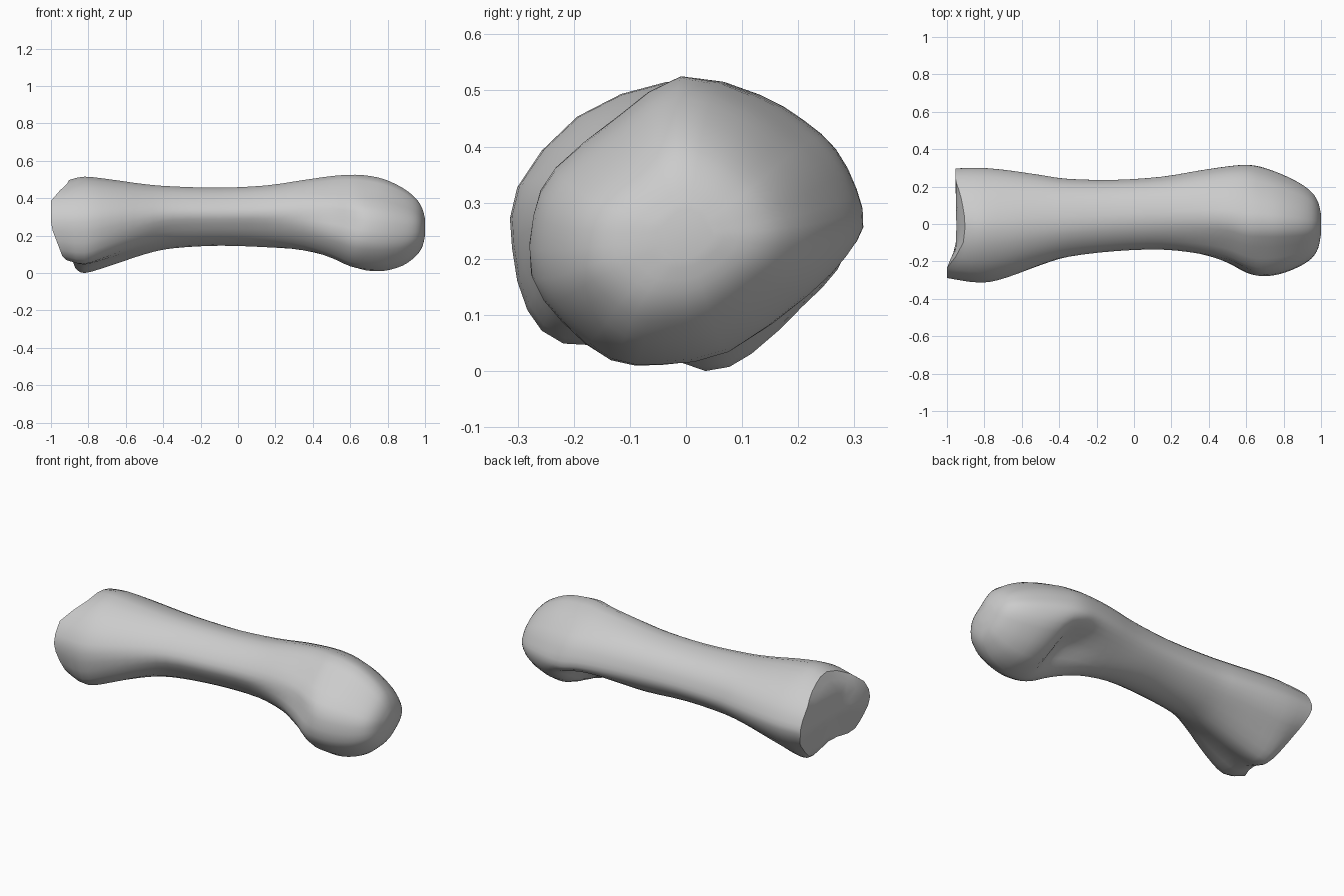
import bpy, bmesh
from mathutils import Vector

if "Cube" in bpy.data.objects:
    bpy.data.objects.remove(bpy.data.objects["Cube"])

# Cross-section outlines in a -1..1 box (y, z), clockwise from the top
BASE = [(-.1, 1), (.3, .9), (.62, .7), (.85, .45), (.97, .2), (1, 0), (.9, -.3), (.7, -.55),
        (.4, -.88), (.13, -1), (-.26, -.83), (-.7, -.81), (-.91, -.58), (-1, -.15), (-.97, .27), (-.62, .76)]
SHAFT = [(-.2, 1), (.25, .95), (.6, .77), (.85, .46), (.97, .12), (1, -.15), (.9, -.42), (.67, -.7),
         (.35, -.92), (-.05, -1), (-.4, -.88), (-.7, -.6), (-.9, -.25), (-1, .08), (-.9, .42), (-.6, .79)]
FOSSA = [(-.12, 1), (.33, .87), (.62, .67), (.83, .45), (.96, .16), (1, -.1), (.87, -.27), (.53, -.39),
         (.15, -.56), (-.16, -.88), (-.5, -1), (-.82, -.75), (-1, -.38), (-.93, .05), (-.85, .36), (-.5, .72)]
HEAD = [(-.07, 1), (.37, .84), (.61, .65), (.81, .44), (.95, .16), (1, -.03), (.95, -.25), (.78, -.5),
        (.27, -.91), (-.17, -1), (-.51, -.96), (-.81, -.69), (-1, -.38), (-1, .05), (-.86, .36), (-.47, .7)]


def blend(a, b, t):
    return [(p[0] + (q[0] - p[0]) * t, p[1] + (q[1] - p[1]) * t) for p, q in zip(a, b)]


# Stations along the bone: x, y min, y max, z min, z max, outline
STATIONS = [
    (-.95, -.285, .297, .025, .497, BASE),
    (-.82, -.31, .30, .0, .515, BASE),
    (-.68, -.285, .288, .04, .50, blend(BASE, SHAFT, .25)),
    (-.50, -.22, .262, .10, .475, blend(BASE, SHAFT, .65)),
    (-.35, -.175, .241, .132, .463, SHAFT),
    (-.10, -.145, .236, .146, .456, SHAFT),
    (.15, -.137, .253, .138, .468, SHAFT),
    (.35, -.165, .286, .115, .497, blend(SHAFT, FOSSA, .4)),
    (.50, -.21, .308, .078, .518, blend(SHAFT, FOSSA, .9)),
    (.60, -.26, .316, .036, .525, FOSSA),
    (.68, -.276, .305, .014, .522, blend(FOSSA, HEAD, .75)),
    (.78, -.262, .27, .012, .502, HEAD),
    (.88, -.225, .222, .04, .455, HEAD),
    (.95, -.18, .17, .09, .40, HEAD),
    (.985, -.125, .115, .14, .345, HEAD),
    (1.0, -.05, .05, .20, .29, HEAD),
]


def joint_x(y, z):
    """Slanted joint surface at the base end, with a raised front lip."""
    x = -.955 + .38 * max(0, .25 - z) + .48 * max(0, z - .39)
    return x - .045 * min(1, max(0, (-.12 - y) / .11))


def spline(a, b, c, d, t):
    return .5 * (2 * b + (c - a) * t + (2 * a - 5 * b + 4 * c - d) * t * t + (3 * b - a - 3 * c + d) * t ** 3)


def make_ring(x, y0, y1, z0, z1, outline):
    pts = [Vector((x, (y0 + y1) / 2 + u * (y1 - y0) / 2, (z0 + z1) / 2 + v * (z1 - z0) / 2)) for u, v in outline]
    n = len(pts)
    return [spline(pts[i - 1], pts[i], pts[(i + 1) % n], pts[(i + 2) % n], t) for i in range(n) for t in (0, .5)]


keys = [make_ring(*s) for s in STATIONS]
for p in keys[0]:
    p.x = joint_x(p.y, p.z)

# Smooth rings between the stations
rings = []
last = len(keys) - 1
for k in range(last):
    quad = [keys[max(0, k - 1)], keys[k], keys[k + 1], keys[min(last, k + 2)]]
    for t in (0, 1 / 3, 2 / 3):
        rings.append([spline(*p, t) for p in zip(*quad)])
rings.append(keys[last])

# Inner rings of the joint face
centre = Vector((0, 0, .27))
for s in (.8, .55, .3, .1):
    ring = []
    for p in keys[0]:
        q = centre + (p - centre) * s
        q.x = joint_x(q.y, q.z) + .008 * (1 - s)
        ring.append(q)
    rings.insert(0, ring)

# Skin the rings
bm = bmesh.new()
loops = [[bm.verts.new(p) for p in r] for r in rings]
for a, b in zip(loops, loops[1:]):
    for i in range(len(a)):
        j = (i + 1) % len(a)
        bm.faces.new((a[i], a[j], b[j], b[i]))
bm.faces.new(loops[0])
bm.faces.new(loops[-1])
bmesh.ops.recalc_face_normals(bm, faces=bm.faces)
mesh = bpy.data.meshes.new("bone")
bm.to_mesh(mesh)
bm.free()

bone = bpy.data.objects.new("bone", mesh)
bpy.context.collection.objects.link(bone)
grey = bpy.data.materials.new("light grey")
grey.diffuse_color = (.6, .6, .6, 1)
grey.use_nodes = True
grey.node_tree.nodes["Principled BSDF"].inputs["Base Color"].default_value = grey.diffuse_color
mesh.materials.append(grey)

bpy.context.view_layer.objects.active = bone
bone.select_set(True)
bpy.ops.object.shade_smooth_by_angle(angle=.7)
